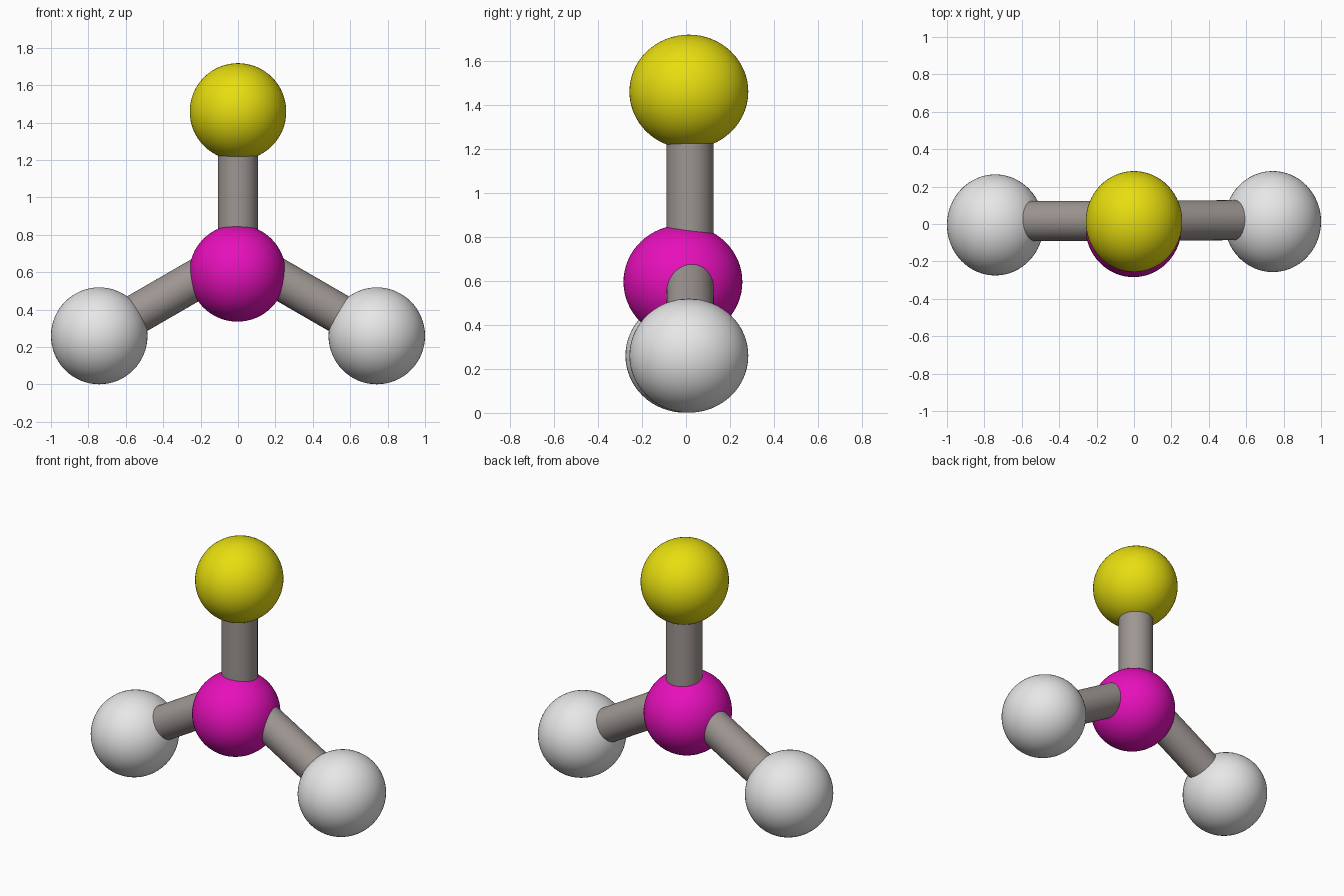
import bpy
from mathutils import Vector

if "Cube" in bpy.data.objects:
    bpy.data.objects.remove(bpy.data.objects["Cube"])


def material(name, rgb):
    m = bpy.data.materials.new(name)
    m.diffuse_color = (*rgb, 1.0)
    m.use_nodes = True
    m.node_tree.nodes["Principled BSDF"].inputs["Base Color"].default_value = m.diffuse_color
    return m


YELLOW = material("yellow", (0.80, 0.73, 0.005))
MAGENTA = material("magenta", (0.80, 0.005, 0.50))
WHITE = material("white", (0.80, 0.80, 0.80))
GREY = material("warm_grey", (0.34, 0.305, 0.29))


def finish(name, mat):
    ob = bpy.context.object
    ob.name = name
    ob.data.materials.append(mat)
    bpy.ops.object.transform_apply(location=False, rotation=False, scale=True)
    bpy.ops.object.shade_smooth_by_angle()
    return ob


# Atoms are balls slightly stretched front to back
def atom(name, centre, mat):
    bpy.ops.mesh.primitive_uv_sphere_add(segments=64, ring_count=32, radius=1, location=centre)
    bpy.context.object.scale = (0.258, 0.270, 0.259)
    finish(name, mat)


# Bonds are round rods between two points
def bond(name, start, end):
    a, b = Vector(start), Vector(end)
    bpy.ops.mesh.primitive_cylinder_add(vertices=48, radius=0.107, depth=(b - a).length,
                                        location=(a + b) / 2)
    bpy.context.object.rotation_euler = (b - a).to_track_quat('Z', 'Y').to_euler()
    finish(name, GREY)


atom("top_atom", (0, 0.013, 1.459), YELLOW)
atom("centre_atom", (-0.003, -0.014, 0.595), MAGENTA)
atom("left_atom", (-0.742, -0.005, 0.260), WHITE)
atom("right_atom", (0.742, 0.013, 0.260), WHITE)

# Three bonds meet inside the centre atom
hub = (0, 0.018, 0.69)
bond("top_bond", hub, (0, 0.018, 1.40))
bond("left_bond", hub, (-0.67, 0.015, 0.303))
bond("right_bond", hub, (0.67, 0.021, 0.303))
